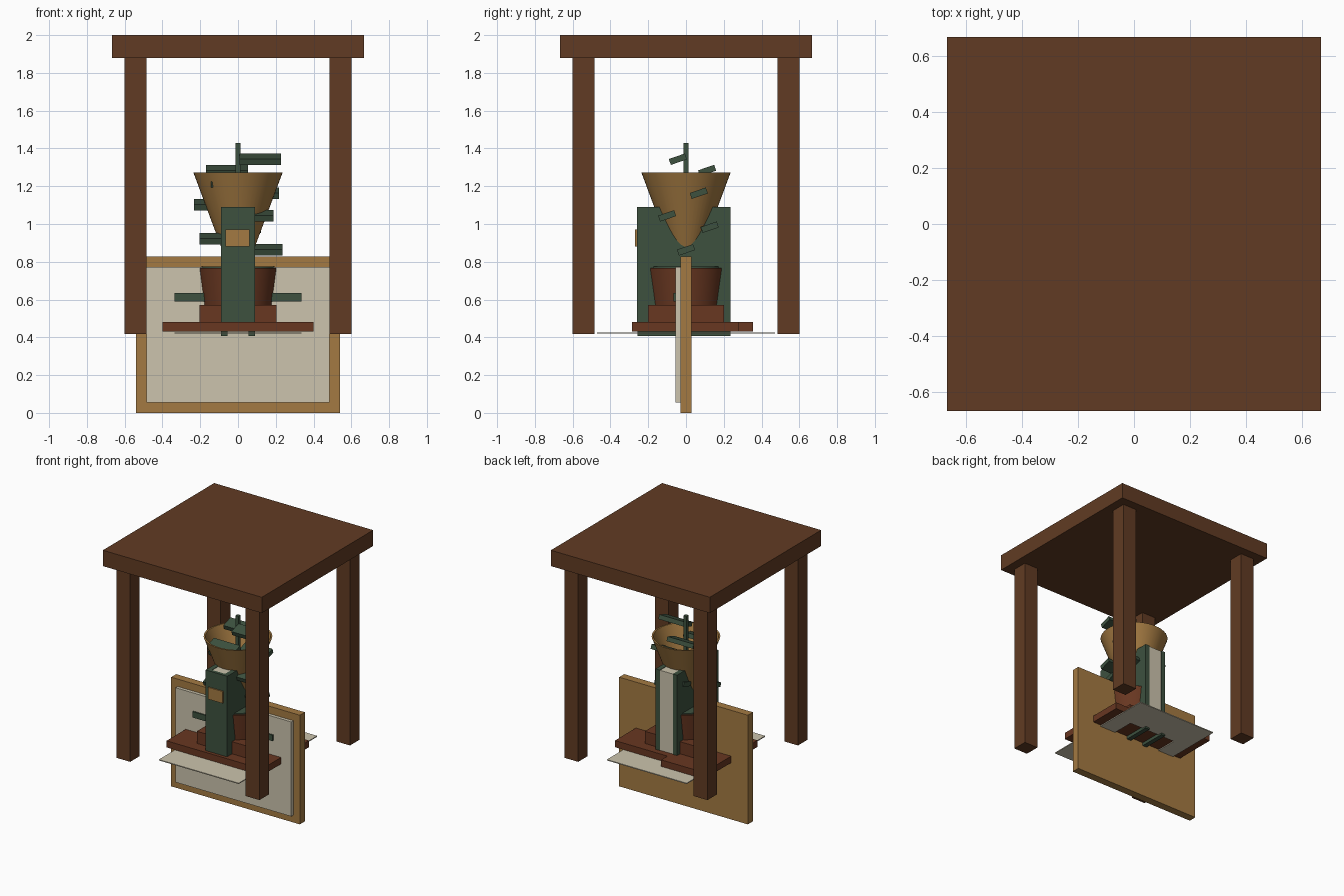
import bpy, math

if "Cube" in bpy.data.objects:
    bpy.data.objects.remove(bpy.data.objects["Cube"])


def material(name, r, g, b):
    def lin(c):
        c /= 255
        return c / 12.92 if c <= 0.04045 else ((c + 0.055) / 1.055) ** 2.4
    m = bpy.data.materials.new(name)
    m.diffuse_color = (lin(r), lin(g), lin(b), 1)
    m.use_nodes = True
    m.node_tree.nodes["Principled BSDF"].inputs["Base Color"].default_value = m.diffuse_color
    return m


timber = material("dark timber", 97, 59, 35)
red_wood = material("reddish wood", 104, 55, 33)
ochre = material("ochre", 164, 122, 66)
green = material("dark green", 61, 81, 63)
beige = material("beige", 204, 196, 173)


def box(name, x, y, z, mat, tilt=0):
    """Box from (min, max) ranges, optionally tilted about x."""
    bpy.ops.mesh.primitive_cube_add(size=1)
    o = bpy.context.object
    o.name = name
    o.location = [(a + b) / 2 for a, b in (x, y, z)]
    o.scale = [b - a for a, b in (x, y, z)]
    o.rotation_euler.x = tilt
    o.data.materials.append(mat)
    return o


def lathe(name, profile, mat, sides=48):
    """Closed (r, z) profile loop turned around the z axis."""
    n = len(profile)
    verts = [(r * math.cos(math.tau * i / sides), r * math.sin(math.tau * i / sides), z)
             for i in range(sides) for r, z in profile]
    faces = []
    for i in range(sides):
        j = (i + 1) % sides
        for k in range(n):
            l = (k + 1) % n
            faces.append((i * n + k, j * n + k, j * n + l, i * n + l))
    me = bpy.data.meshes.new(name)
    me.from_pydata(verts, [], faces)
    o = bpy.data.objects.new(name, me)
    bpy.context.collection.objects.link(o)
    me.materials.append(mat)
    bpy.ops.object.select_all(action='DESELECT')
    o.select_set(True)
    bpy.context.view_layer.objects.active = o
    bpy.ops.object.shade_smooth_by_angle()
    return o


# Canopy on four posts
box("roof", (-.667, .667), (-.667, .667), (1.88, 2), timber)
for sx in (-1, 1):
    for sy in (-1, 1):
        box("post", (sx * .5425 - .0575, sx * .5425 + .0575),
            (sy * .5425 - .0575, sy * .5425 + .0575), (.418, 1.88), timber)

# Upright board with pale front panel
box("board", (-.54, .54), (-.03, .03), (0, .828), ochre)
box("board_panel", (-.485, .485), (-.055, -.03), (.055, .772), beige)

# Base, rear ledge, plinth
box("base", (-.4, .4), (-.285, .28), (.43, .48), red_wood)
box("rear_ledge", (-.4, -.04), (.28, .355), (.43, .48), red_wood)
box("plinth", (-.205, .205), (-.2, .2), (.48, .572), red_wood)

# Thin tray under the base, open in the middle
for s in (-1, 1):
    a, b = sorted((s * .2, s * .47))
    box("tray_strip", (-.335, .335), (a, b), (.419, .426), beige)
    a, b = sorted((s * .2, s * .335))
    box("tray_strip", (a, b), (-.2, .2), (.419, .426), beige)

# Bucket with lid and cross bar
lathe("bucket", [(.185, .57), (.21, .768), (.195, .768), (.17, .57)], red_wood)
lathe("bucket_lid", [(.0005, .755), (.195, .755), (.195, .776), (.0005, .776)], green)
box("cross_bar", (-.335, .335), (-.065, 0), (.59, .635), green)

# Column: two cheeks, front plate, pale core and label plate
for s in (-1, 1):
    a, b = sorted((s * .055, s * .09))
    box("column_cheek", (a, b), (-.258, .236), (.406, 1.09), green)
box("column_front", (-.09, .09), (-.26, -.235), (.48, 1.091), green)
box("column_core", (-.055, .055), (-.235, .232), (.48, 1.087), beige)
box("column_plate", (-.065, .06), (-.269, -.26), (.88, .97), ochre)

# Hollow funnel
lathe("funnel", [(.06, .8), (.236, 1.272), (.224, 1.272), (.048, .8)], ochre)

# Shaft with paddles stepping up in a golden-angle spiral
box("shaft", (-.013, .013), (-.013, .013), (.6, 1.43), green)
for k in range(9):
    a = -math.radians(137.5) * k
    x, y, z = .126 * math.cos(a), .126 * math.sin(a), .863 + .06 * k
    box("paddle", (x - .11, x + .11), (y - .045, y + .045), (z - .0165, z + .0165),
        green, math.radians(19))
